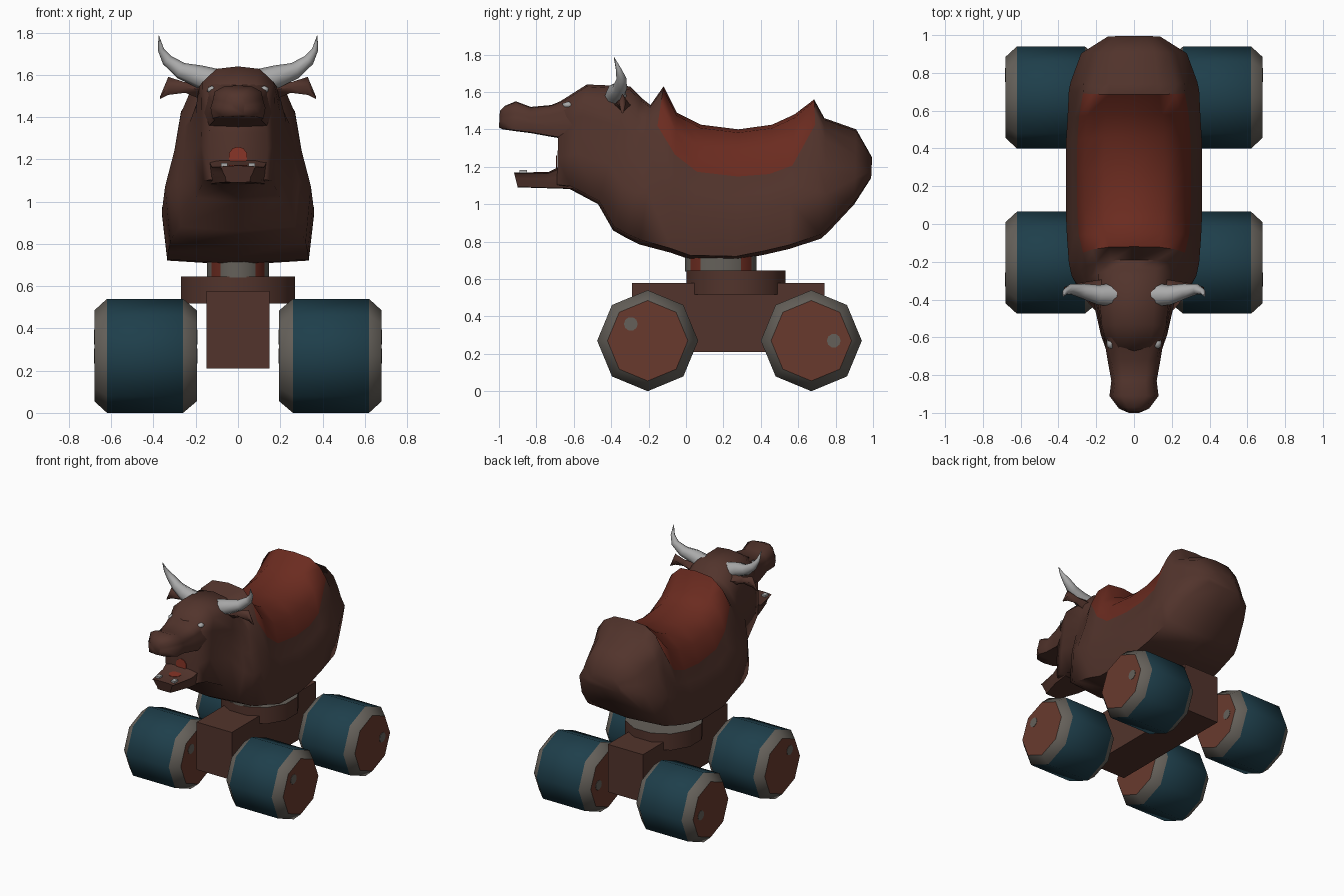
import bpy, bmesh, math
from mathutils import Vector, Matrix

cube = bpy.data.objects.get("Cube")
if cube:
    bpy.data.objects.remove(cube, do_unlink=True)


def material(name, r, g, b):
    m = bpy.data.materials.new(name)
    m.use_nodes = True
    m.diffuse_color = (r, g, b, 1)
    bsdf = next(n for n in m.node_tree.nodes if n.type == 'BSDF_PRINCIPLED')
    bsdf.inputs["Base Color"].default_value = (r, g, b, 1)
    bsdf.inputs["Roughness"].default_value = 0.8
    return m


BROWN = material("hide_brown", 0.084, 0.034, 0.025)
RED = material("saddle_red", 0.145, 0.024, 0.014)
TEAL = material("wheel_teal", 0.013, 0.049, 0.07)
GREY = material("rim_grey", 0.13, 0.118, 0.102)
HORN = material("horn_grey", 0.4, 0.4, 0.4)
HUB = material("hub_brown", 0.14, 0.042, 0.027)
TONGUE = material("tongue_red", 0.25, 0.035, 0.02)


def smooth(ob, angle):
    bpy.ops.object.select_all(action='DESELECT')
    ob.select_set(True)
    bpy.context.view_layer.objects.active = ob
    bpy.ops.object.shade_smooth_by_angle(angle=math.radians(angle))


def finish(name, bm, mats, angle=0):
    bmesh.ops.recalc_face_normals(bm, faces=bm.faces)
    me = bpy.data.meshes.new(name)
    bm.to_mesh(me)
    bm.free()
    for m in mats:
        me.materials.append(m)
    ob = bpy.data.objects.new(name, me)
    bpy.context.collection.objects.link(ob)
    if angle:
        smooth(ob, angle)
    return ob


def bridge(bm, rings, rule=lambda i, k: 0):
    """Skin closed rings of equal size and cap both ends."""
    n = len(rings[0])
    rings = [[bm.verts.new(p) for p in ring] for ring in rings]
    for i, (a, b) in enumerate(zip(rings, rings[1:])):
        for k in range(n):
            j = (k + 1) % n
            bm.faces.new((a[k], a[j], b[j], b[k])).material_index = rule(i, k)
    return [bm.faces.new(rings[0]), bm.faces.new(rings[-1])]


def box(name, lo, hi, mat):
    bm = bmesh.new()
    lo, hi = Vector(lo), Vector(hi)
    size = Matrix.Diagonal((*(hi - lo), 1))
    bmesh.ops.create_cube(bm, size=1, matrix=Matrix.Translation((lo + hi) / 2) @ size)
    return finish(name, bm, [mat])


def disc(name, centre, radius, axis, mat):
    """Thin round plate facing along the given axis."""
    bm = bmesh.new()
    turn = Vector((0, 0, 1)).rotation_difference(Vector(axis)).to_matrix().to_4x4()
    bmesh.ops.create_cone(bm, cap_ends=True, segments=10, radius1=radius, radius2=radius,
                          depth=0.005, matrix=Matrix.Translation(centre) @ turn)
    return finish(name, bm, [mat])


def section(yb, zb, yt, zt, w, wt, s):
    """Symmetric ring from a bottom point, a top point, two half widths and a side height."""
    ws = (w + 1.5 * wt) / 2.5
    half = [(0, 0), (0.93 * w, 0.03), (w, 0.34), (0.4 * w + 0.6 * ws, (s + 0.34) / 2), (ws, s),
            (wt, s + 0.55 * (1 - s)), (0.6 * wt, s + 0.93 * (1 - s)), (0, 1)]
    ring = half + [(-x, t) for x, t in reversed(half[1:-1])]
    return [(x, yb + (yt - yb) * t, zb + (zt - zb) * t) for x, t in ring]


def loft(name, stations, mats, rule=lambda i, k: 0, angle=40):
    bm = bmesh.new()
    bridge(bm, [section(*s) for s in stations], rule)
    return finish(name, bm, mats, angle)


# Torso, neck and head, from rump to mouth, with the dished seat coloured red
torso = [
    (0.99, 1.14, 0.995, 1.25, 0.14, 0.10, 0.6),
    (0.90, 1.00, 0.91, 1.40, 0.28, 0.18, 0.66),
    (0.76, 0.85, 0.74, 1.46, 0.335, 0.22, 0.8),
    (0.72, 0.815, 0.685, 1.56, 0.345, 0.22, 0.82),
    (0.55, 0.76, 0.58, 1.48, 0.352, 0.25, 0.62),
    (0.42, 0.73, 0.46, 1.425, 0.36, 0.26, 0.62),
    (0.27, 0.70, 0.28, 1.40, 0.36, 0.265, 0.64),
    (0.02, 0.705, 0.08, 1.425, 0.36, 0.26, 0.65),
    (-0.08, 0.74, -0.05, 1.49, 0.355, 0.25, 0.70),
    (-0.25, 0.785, -0.12, 1.63, 0.345, 0.22, 0.75),
    (-0.32, 0.82, -0.19, 1.53, 0.33, 0.20, 0.75),
    (-0.39, 0.86, -0.24, 1.57, 0.29, 0.19, 0.72),
    (-0.47, 1.00, -0.30, 1.63, 0.215, 0.19, 0.66),
    (-0.62, 1.08, -0.53, 1.64, 0.175, 0.17, 0.7),
    (-0.69, 1.09, -0.68, 1.545, 0.14, 0.13, 0.7),
]
loft("body", torso, [BROWN, RED], lambda i, k: int(3 <= i <= 8 and 4 <= k <= 9), 78)

# Jaws
loft("upper_jaw", [
    (-0.60, 1.34, -0.60, 1.58, 0.16, 0.14, 0.7),
    (-0.72, 1.36, -0.72, 1.53, 0.14, 0.12, 0.7),
    (-0.83, 1.38, -0.83, 1.52, 0.12, 0.10, 0.6),
    (-0.91, 1.39, -0.91, 1.55, 0.13, 0.11, 0.6),
    (-0.98, 1.40, -0.97, 1.525, 0.08, 0.06, 0.6),
    (-1.00, 1.41, -0.995, 1.50, 0.03, 0.03, 0.6),
], [BROWN], angle=65)
loft("lower_jaw", [
    (-0.58, 1.08, -0.66, 1.21, 0.14, 0.14, 0.8),
    (-0.74, 1.085, -0.74, 1.17, 0.115, 0.125, 0.85),
    (-0.90, 1.09, -0.92, 1.17, 0.06, 0.09, 0.85),
], [BROWN])
disc("throat_patch", (0, -0.692, 1.215), 0.045, (0, 1, 0), TONGUE)
disc("tongue", (0, -0.77, 1.17), 0.045, (0, 0, 1), TONGUE)

# Ears, horns, eyes and teeth
ear_path = [(0.14, 1.47, 1.58, 0.05), (0.25, 1.515, 1.565, 0.035),
            (0.33, 1.505, 1.59, 0.02), (0.37, 1.485, 1.495, 0.006)]
horn_path = [(0.11, -0.375, 1.567, 1.15), (0.19, -0.375, 1.595, 0.95), (0.27, -0.355, 1.62, 0.72),
             (0.335, -0.345, 1.67, 0.5), (0.365, -0.36, 1.72, 0.27), (0.375, -0.385, 1.785, 0.03)]
for side, label in ((1, "left"), (-1, "right")):
    bm = bmesh.new()
    bridge(bm, [[(side * x, -0.34, lo), (side * x, -0.34 + d, (lo + hi) / 2),
                 (side * x, -0.34, hi), (side * x, -0.34 - d, (lo + hi) / 2)]
                for x, lo, hi, d in ear_path])
    finish(label + "_ear", bm, [BROWN], 80)

    curve = bpy.data.curves.new(label + "_horn", 'CURVE')
    curve.dimensions = '3D'
    curve.bevel_depth = 0.055
    curve.bevel_resolution = 2
    curve.use_fill_caps = True
    spline = curve.splines.new('POLY')
    spline.points.add(len(horn_path) - 1)
    for p, (x, y, z, r) in zip(spline.points, horn_path):
        p.co = (side * x, y, z, 1)
        p.radius = r
    curve.materials.append(HORN)
    horn = bpy.data.objects.new(label + "_horn", curve)
    bpy.context.collection.objects.link(horn)
    bpy.ops.object.select_all(action='DESELECT')
    horn.select_set(True)
    bpy.context.view_layer.objects.active = horn
    bpy.ops.object.convert(target='MESH')
    smooth(bpy.context.view_layer.objects.active, 60)

    bm = bmesh.new()
    bmesh.ops.create_icosphere(bm, subdivisions=1, radius=0.025,
                               matrix=Matrix.Translation((side * 0.124, -0.63, 1.53))
                               @ Matrix.Diagonal((1.0, 1.4, 0.75, 1)))
    finish(label + "_eye", bm, [HORN], 60)
    box(label + "_tooth", (side * 0.065 - 0.016, -0.89, 1.15),
        (side * 0.065 + 0.016, -0.85, 1.182), HORN)

# Chassis, turntable and post
box("chassis", (-0.15, -0.29, 0.21), (0.15, 0.74, 0.578), BROWN)


def drum(name, sides, radius_x, radius_y, y, z0, z1, mats, rule=lambda i, k: 0):
    bm = bmesh.new()
    angles = [math.tau * (k + 0.5) / sides for k in range(sides)]
    caps = bridge(bm, [[(radius_x * math.cos(a), y + radius_y * math.sin(a), z) for a in angles]
                       for z in (z0, z1)], rule)
    caps[1].material_index = 1
    return finish(name, bm, mats, 40)


drum("turntable", 12, 0.28, 0.275, 0.267, 0.518, 0.645, [BROWN, GREY])
drum("post", 16, 0.15, 0.195, 0.187, 0.64, 0.78, [GREY, RED], lambda i, k: int(k % 4 == 1))

# Wheels: eight sides, bevelled grey rims, flat hubs with an off-centre cap on both faces
wheel_profile = [(0.195, 0.215), (0.26, 0.27), (0.62, 0.27), (0.68, 0.215)]
for y, dy, dz, end in ((-0.205, -0.09, 0.09, "front"), (0.67, 0.12, 0.0, "rear")):
    for side, label in ((1, "left"), (-1, "right")):
        bm = bmesh.new()
        rings = [[(side * x, y + r * math.cos(k * math.tau / 8), 0.27 + r * math.sin(k * math.tau / 8))
                  for k in range(8)] for x, r in wheel_profile]
        for cap in bridge(bm, rings, lambda i, k: int(i != 1)):
            cap.material_index = 2
        finish(f"{end}_{label}_wheel", bm, [TEAL, GREY, HUB], 47)
        for x, place in ((0.195, "inner"), (0.68, "outer")):
            disc(f"{end}_{label}_{place}_cap", (side * x, y + dy, 0.27 + dz), 0.037, (1, 0, 0), GREY)
